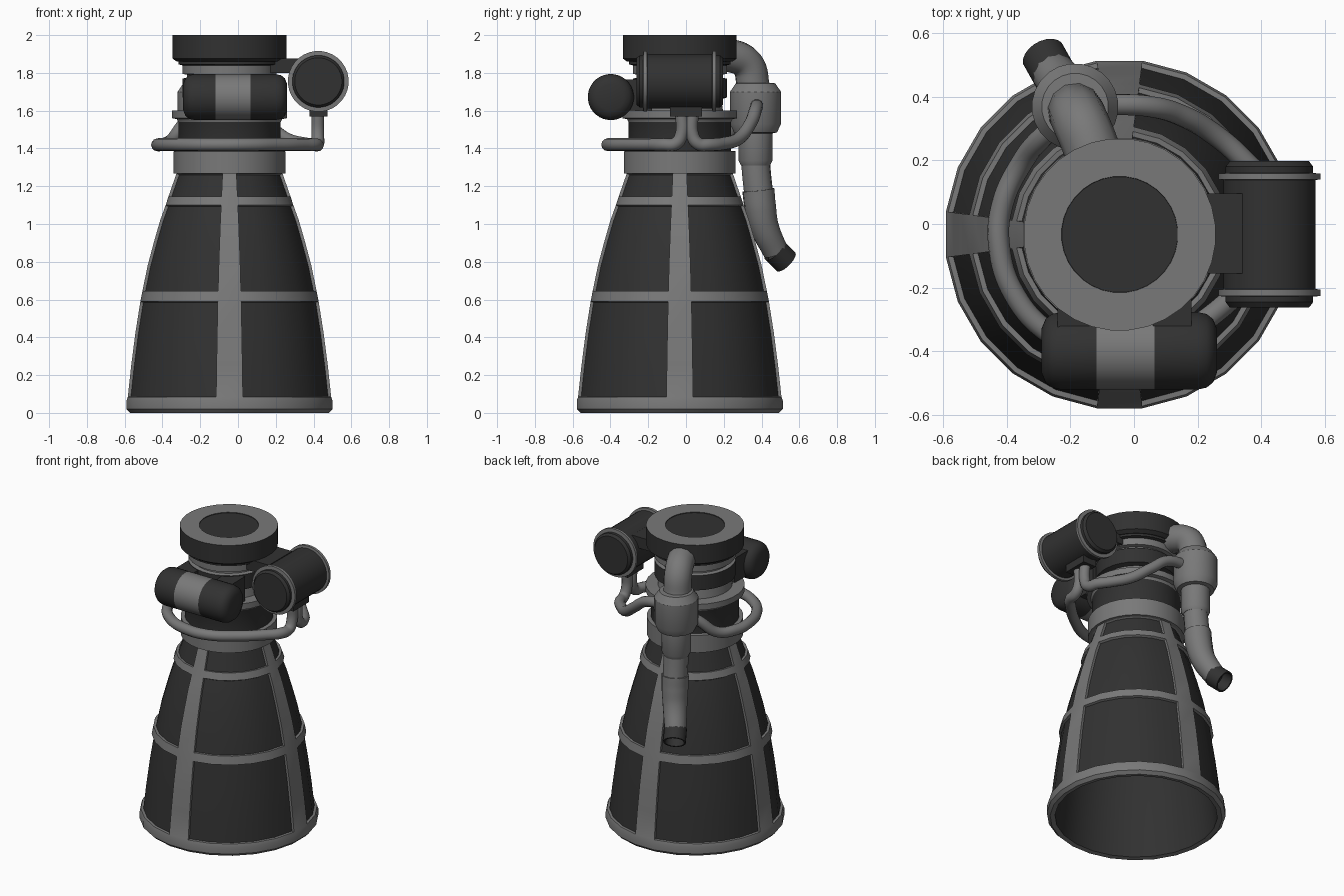
import bpy, bmesh, math
from mathutils import Matrix, Vector

if "Cube" in bpy.data.objects:
    bpy.data.objects.remove(bpy.data.objects["Cube"])

CX, CY = -0.045, -0.033          # main engine axis
G, D = 0, 1                      # grey metal, dark metal
P = 2                            # marks rows that hold recessed dark panels


def material(name, v):
    m = bpy.data.materials.new(name)
    m.diffuse_color = (v, v, v, 1)
    m.use_nodes = True
    m.node_tree.nodes["Principled BSDF"].inputs["Base Color"].default_value = m.diffuse_color
    return m


MATS = [material("grey_metal", 0.19), material("dark_metal", 0.031)]


def finish(name, data):
    ob = bpy.data.objects.new(name, data)
    bpy.context.collection.objects.link(ob)
    return ob


def mesh_object(name, bm, smooth=True):
    me = bpy.data.meshes.new(name)
    bm.to_mesh(me)
    bm.free()
    for m in MATS:
        me.materials.append(m)
    ob = finish(name, me)
    if smooth:
        bpy.ops.object.select_all(action='DESELECT')
        ob.select_set(True)
        bpy.context.view_layer.objects.active = ob
        bpy.ops.object.shade_smooth_by_angle(angle=math.radians(30))
    return ob


def lathe(name, profile, sides, origin, axis=(0, 0, 1), closed=False):
    """Revolve (radius, height, material of the next row) around an axis."""
    bm = bmesh.new()
    rings = []
    for r, z, _ in profile:
        rings.append([bm.verts.new((r * math.cos((i + .5) * math.tau / sides),
                                    r * math.sin((i + .5) * math.tau / sides), z))
                      for i in range(sides)])
    panels = []
    rows = len(profile) if closed else len(profile) - 1
    for j in range(rows):
        a, b = rings[j], rings[(j + 1) % len(rings)]
        for i in range(sides):
            k = (i + 1) % sides
            f = bm.faces.new((a[i], a[k], b[k], b[i]))
            m = profile[j][2]
            if m == P:                       # four ribs stay grey
                m = G if k % (sides // 4) == 0 else D
                if m == D:
                    panels.append(f)
            f.material_index = m
    bmesh.ops.remove_doubles(bm, verts=bm.verts, dist=1e-5)
    bmesh.ops.recalc_face_normals(bm, faces=bm.faces)
    if panels:
        res = bmesh.ops.inset_region(bm, faces=panels, thickness=0.003,
                                     depth=-0.016, use_even_offset=True)
        for f in res['faces']:
            f.material_index = G
    rot = Vector(axis).to_track_quat('Z', 'Y').to_matrix().to_4x4()
    bm.transform(Matrix.Translation(origin) @ rot)
    return mesh_object(name, bm)


def box(name, lo, hi, mat):
    bm = bmesh.new()
    bmesh.ops.create_cube(bm, size=1)
    lo, hi = Vector(lo), Vector(hi)
    for v in bm.verts:
        v.co = Vector([(lo[i] + hi[i]) / 2 + v.co[i] * (hi[i] - lo[i]) for i in range(3)])
    for f in bm.faces:
        f.material_index = mat
    return mesh_object(name, bm, False)


def pipe(name, points, radius, radii=None, mat=G):
    cu = bpy.data.curves.new(name, 'CURVE')
    cu.dimensions = '3D'
    cu.bevel_depth = radius
    cu.bevel_resolution = 4
    cu.resolution_u = 8
    cu.use_fill_caps = True
    sp = cu.splines.new('BEZIER')
    sp.bezier_points.add(len(points) - 1)
    for i, (bp, co) in enumerate(zip(sp.bezier_points, points)):
        bp.co = co
        bp.handle_left_type = bp.handle_right_type = 'AUTO'
        bp.radius = radii[i] if radii else 1
    sp.use_smooth = True
    cu.materials.append(MATS[mat])
    return finish(name, cu)


# Nozzle bell: ribs and hoops with recessed dark panels, dark inside
lathe("nozzle_bell", [
    (.53, 0, G), (.55, .02, G), (.55, .065, G), (.543, .085, P),
    (.525, .25, P), (.503, .42, P), (.476, .59, G),
    (.465, .645, P), (.437, .78, P), (.402, .91, P), (.37, 1.02, P), (.341, 1.10, G),
    (.326, 1.145, P), (.283, 1.268, G),
    (.24, 1.268, D), (.31, 1.05, D), (.40, .75, D), (.46, .4, D), (.50, .005, G)],
    24, (CX, CY, 0), closed=True)

# Combustion chamber with collar, flange and banding
lathe("chamber_body", [
    (0, 1.262, D), (.25, 1.262, G), (.297, 1.268, G), (.297, 1.385, G), (.272, 1.387, D),
    (.272, 1.54, G), (.28, 1.555, G), (.305, 1.56, G), (.305, 1.60, G), (.23, 1.602, G),
    (.22, 1.66, D), (.25, 1.67, D), (.25, 1.77, G), (.225, 1.775, G), (.225, 1.79, G),
    (.25, 1.795, G), (.25, 1.84, D), (.27, 1.845, D), (.27, 1.87, D), (0, 1.88, D)],
    32, (CX, CY, 0))

# Top mounting cap, grey top with a dark centre
lathe("mount_cap", [
    (0, 1.86, D), (.28, 1.86, D), (.302, 1.875, D), (.302, 2.0, G),
    (.183, 2.0, D), (.182, 1.996, D), (0, 1.996, D)], 32, (CX, CY, 0))

# Side drum with two flanges
lathe("side_drum", [
    (0, -.262, D), (.125, -.262, D), (.138, -.245, D), (.138, -.228, G),
    (.161, -.226, G), (.161, -.206, G), (.145, -.204, D), (.145, .138, G),
    (.161, .14, G), (.161, .158, G), (.138, .16, D), (.138, .18, D),
    (.125, .197, D), (0, .197, D)], 32, (.425, 0, 1.755), (0, 1, 0))
box("drum_bracket", (.15, -.155, 1.80), (.34, .095, 1.875), D)
box("drum_outlet", (.378, -.085, 1.57), (.475, .085, 1.63), D)

# Front tank with grey band
R, x0, x1 = .122, -.29, .26
lathe("front_tank", [
    (0, x0, D), (.07, x0, D), (.1, x0 + .012, D), (.116, x0 + .032, D), (R, x0 + .06, D),
    (R, -.118, G), (R, .065, D), (R, x1 - .06, D), (.116, x1 - .032, D),
    (.1, x1 - .012, D), (.07, x1, D), (0, x1, D)], 32, (0, -.398, 1.672), (1, 0, 0))
box("tank_bracket_left", (-.24, -.325, 1.60), (-.11, -.18, 1.766), D)
box("tank_bracket_right", (.06, -.325, 1.60), (.18, -.18, 1.766), D)

# Turbine housing at the back
TX, TY = -.185, .368
lathe("turbine_housing", [
    (0, 1.75, G), (.105, 1.745, G), (.136, 1.70, G), (.136, 1.53, G), (.115, 1.485, G),
    (.09, 1.48, G), (.09, 1.335, G), (.078, 1.31, G), (0, 1.31, G)], 24, (TX, TY, 0))
pipe("turbine_inlet", [(-.10, .12, 1.89), (-.135, .24, 1.89), (-.17, .325, 1.845),
                       (TX, TY - .01, 1.72)], .088)
pipe("exhaust_upper", [(TX, TY, 1.33), (-.186, .376, 1.24), (-.188, .385, 1.16)], .077)
lower = [(-.188, .383, 1.18), (-.192, .393, 1.09), (-.208, .415, .985), (-.253, .474, .855)]
pipe("exhaust_lower", lower, .086, [1, .98, .9, .8])
lathe("exhaust_tip", [(.07, -.01, D), (.07, .083, D), (.06, .083, D), (.06, .01, D),
                      (0, .01, D), (0, -.01, D)], 20, lower[-1], (-.032, .057, -.056))


# Feed pipes from the drum to the turbine, passing both sides of the chamber
def around(deg, z, r=.38):
    a = math.radians(deg)
    return (CX + r * math.cos(a), CY + r * math.sin(a), z)


pipe("feed_pipe_long",
     [(.422, -.025, 1.60), (.422, -.025, 1.47), (.422, -.055, 1.425), (.41, -.12, 1.42),
      (.35, -.19, 1.42)]
     + [around(d, 1.42) for d in (-45, -75, -100, -125, -150, -175, -195)]
     + [around(-215, 1.44), around(-232, 1.53, .39), (TX, TY - .02, 1.60)], .034)
pipe("feed_pipe_short",
     [(.422, .035, 1.60), (.422, .035, 1.47), (.422, .065, 1.425), (.405, .13, 1.42),
      (.35, .195, 1.425), (.26, .275, 1.45), (.15, .34, 1.53), (.04, .37, 1.61),
      (-.10, .375, 1.63)], .034)
